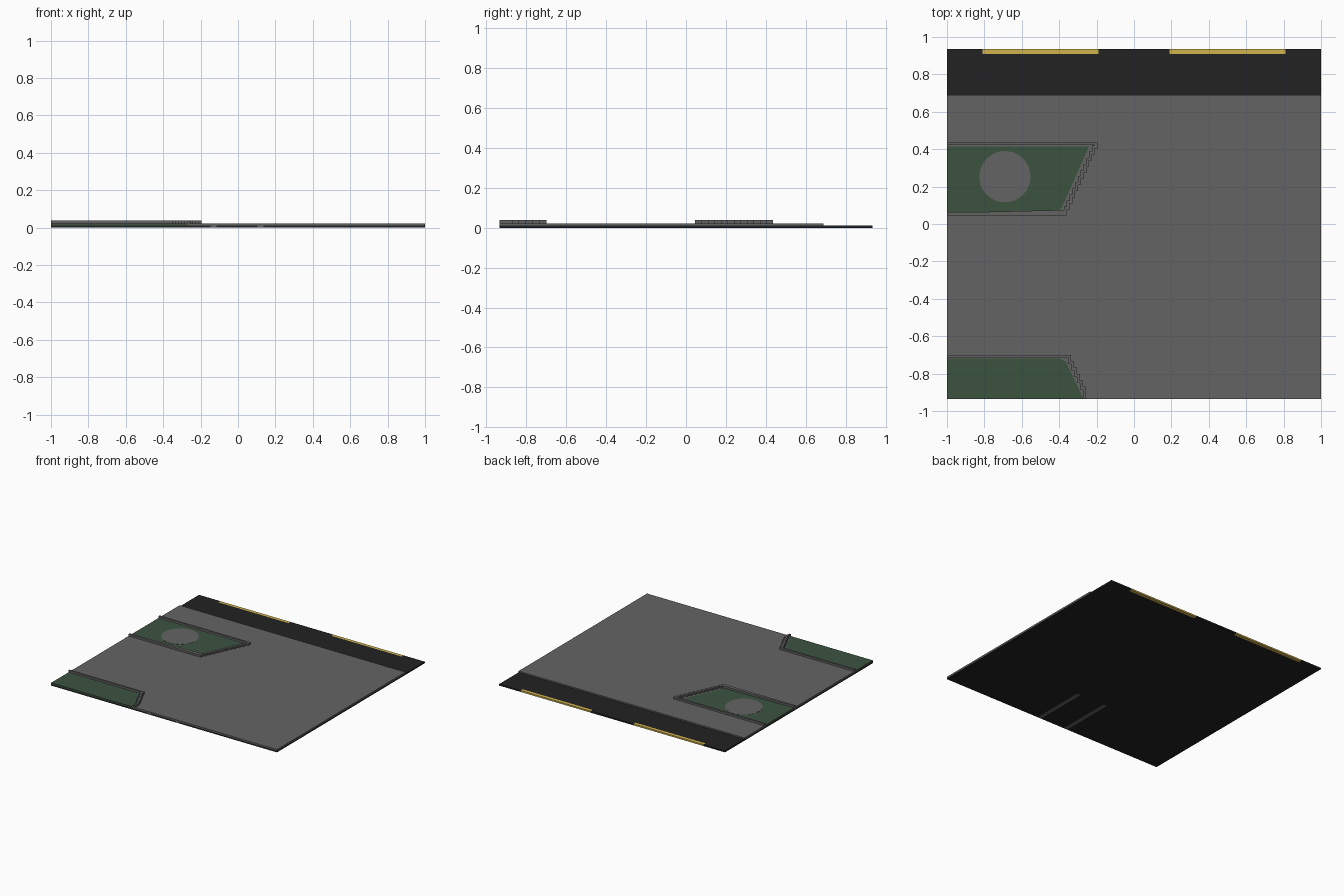
import bpy, bmesh, math
from mathutils import Vector

if "Cube" in bpy.data.objects:
    bpy.data.objects.remove(bpy.data.objects["Cube"])

def material(name, rgb):
    m = bpy.data.materials.new(name)
    m.diffuse_color = (*rgb, 1)
    m.use_nodes = True
    m.node_tree.nodes["Principled BSDF"].inputs["Base Color"].default_value = m.diffuse_color
    return m

GREY = material("dark grey", (0.127, 0.127, 0.127))
BLACK = material("black", (0.016, 0.016, 0.016))
GREEN = material("dark green", (0.046, 0.088, 0.051))
YELLOW = material("yellow", (0.64, 0.46, 0.075))

BASE, TOP, RIM = 0.012, 0.0225, 0.038   # layer heights
HY = 0.935                              # half depth

def slab(name, pts, z0, z1, mat):
    """Extrude a flat outline from z0 to z1."""
    bm = bmesh.new()
    face = bm.faces.new([bm.verts.new((x, y, z0)) for x, y in pts])
    ext = bmesh.ops.extrude_face_region(bm, geom=[face])
    verts = [g for g in ext["geom"] if isinstance(g, bmesh.types.BMVert)]
    bmesh.ops.translate(bm, verts=verts, vec=(0, 0, z1 - z0))
    bmesh.ops.recalc_face_normals(bm, faces=bm.faces)
    me = bpy.data.meshes.new(name)
    bm.to_mesh(me)
    bm.free()
    me.materials.append(mat)
    ob = bpy.data.objects.new(name, me)
    bpy.context.collection.objects.link(ob)
    return ob

def box(name, x0, x1, y0, y1, z0, z1, mat):
    return slab(name, [(x0, y0), (x1, y0), (x1, y1), (x0, y1)], z0, z1, mat)

def stairs(start, end, n):
    """Stepped path going down from start to end."""
    (x, y), (ex, ey) = start, end
    dx, dy = (ex - x) / n, (ey - y) / n
    pts = [(x, y)]
    for i in range(n):
        pts.append((x + i * dx, y + (i + 1) * dy))
        pts.append((x + (i + 1) * dx, y + (i + 1) * dy))
    return pts

def rim(name, path, t):
    """Wall of thickness t on the right-hand side of a right-angled path."""
    p = [Vector(q) for q in path]
    normals = []
    for a, b in zip(p, p[1:]):
        d = (b - a).normalized()
        normals.append(Vector((d.y, -d.x)) * t)
    inner = [p[0] + normals[0]]
    inner += [p[i] + normals[i - 1] + normals[i] for i in range(1, len(p) - 1)]
    inner.append(p[-1] + normals[-1])
    return slab(name, [tuple(q) for q in p + inner[::-1]], TOP, RIM, GREY)

# Black base, split round two grey slots at the front
slots = (-0.13, 0.12)
sw, sy, by = 0.016, -0.485, 0.91
edges = [-1] + [s + k * sw for s in slots for k in (-1, 1)] + [1]
for i, (a, b) in enumerate(zip(edges, edges[1:])):
    name, mat = ("slot_strip", GREY) if i % 2 else ("base_front", BLACK)
    box(name, a, b, -HY, sy, 0, BASE, mat)
box("base", -1, 1, sy, by, 0, BASE, BLACK)

# Back edge with two yellow contact strips
edges = [-1, -0.81, -0.19, 0.19, 0.81, 1]
for i, (a, b) in enumerate(zip(edges, edges[1:])):
    name, mat = ("yellow_strip", YELLOW) if i % 2 else ("base_back", BLACK)
    box(name, a, b, by, HY, 0, BASE, mat)

# Green areas and the grey plate notched around them
upper = [(-1, 0.415), (-0.24, 0.415), (-0.385, 0.09), (-0.41, 0.063), (-1, 0.063)]
lower = [(-1, -0.718), (-0.40, -0.718), (-0.365, -0.735), (-0.27, -HY)]
slab("green_upper", upper, BASE, TOP, GREEN)
slab("green_lower", lower + [(-1, -HY)], BASE, TOP, GREEN)
slab("grey_plate", [(1, -HY), (1, 0.69), (-1, 0.69)] + upper + lower, BASE, TOP, GREY)

# Round grey patch in the upper green area
slab("round_patch", [(-0.69 + 0.137 * math.cos(math.tau * i / 32),
                      0.253 + 0.137 * math.sin(math.tau * i / 32)) for i in range(32)],
     TOP - 0.002, TOP + 0.0008, GREY)

# Raised stepped rims
rim("rim_upper", [(-1, 0.437)] + stairs((-0.195, 0.437), (-0.375, 0.045), 12)
    + [(-1, 0.045)], 0.015)
rim("rim_lower", [(-1, -0.70)] + stairs((-0.338, -0.70), (-0.258, -0.87), 5)
    + [(-0.258, -HY)], 0.015)
